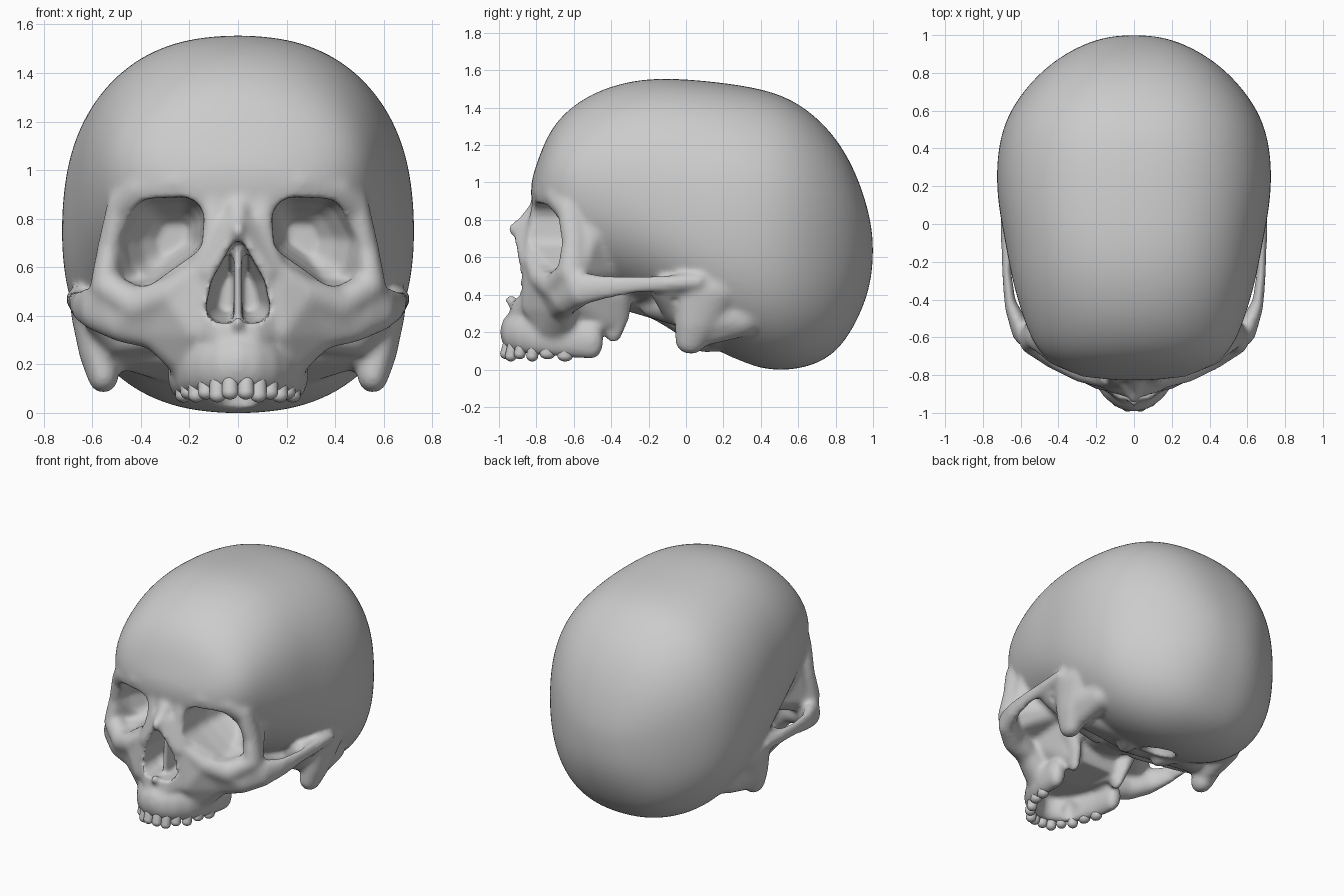
import bpy, bmesh, math
from mathutils import Vector

cube = bpy.data.objects.get("Cube")
if cube:
    bpy.data.objects.remove(cube, do_unlink=True)

# one bone material
bone_grey = bpy.data.materials.new("bone grey")
bone_grey.use_nodes = True
GREY = (0.6, 0.6, 0.6, 1)
bone_grey.diffuse_color = GREY
bone_grey.node_tree.nodes["Principled BSDF"].inputs["Base Color"].default_value = GREY

# unit ball reused by every hull
tmp = bmesh.new()
bmesh.ops.create_icosphere(tmp, subdivisions=3, radius=1)
BALL = [v.co.copy() for v in tmp.verts]
tmp.free()


def make_object(name, bm):
    bmesh.ops.recalc_face_normals(bm, faces=bm.faces[:])
    mesh = bpy.data.meshes.new(name)
    bm.to_mesh(mesh)
    bm.free()
    ob = bpy.data.objects.new(name, mesh)
    bpy.context.scene.collection.objects.link(ob)
    mesh.materials.append(bone_grey)
    return ob


def bake(ob):
    bpy.context.view_layer.update()
    dg = bpy.context.evaluated_depsgraph_get()
    mesh = bpy.data.meshes.new_from_object(ob.evaluated_get(dg))
    ob.modifiers.clear()
    ob.data = mesh


def remesh(ob, voxel, rounds):
    m = ob.modifiers.new("fuse", "REMESH")
    m.mode, m.voxel_size = "VOXEL", voxel
    s = ob.modifiers.new("soften", "SMOOTH")
    s.factor, s.iterations = 0.5, rounds
    bake(ob)


def flip(balls):
    return [(-b[0], *b[1:]) for b in balls]


def hull_points(bm, points):
    verts = [bm.verts.new(p) for p in points]
    bmesh.ops.convex_hull(bm, input=verts)
    bmesh.ops.delete(bm, geom=[v for v in verts if v.is_valid and not v.link_faces])


def hull(bm, balls):
    # convex skin around ellipsoids (x, y, z, rx, ry, rz)
    hull_points(bm, [Vector((x + p.x * a, y + p.y * b, z + p.z * c))
                     for x, y, z, a, b, c in balls for p in BALL])


def both(bm, balls):
    hull(bm, balls)
    hull(bm, flip(balls))


def limb(bm, balls):
    for pair in zip(balls, balls[1:]):
        both(bm, pair)


def funnel(bm, discs, apex, steps):
    # rounded outline from discs (x, z, radius), narrowing towards the apex
    outline = [(x + r * math.cos(a * math.tau / 24), z + r * math.sin(a * math.tau / 24))
               for x, z, r in discs for a in range(24)]
    hull_points(bm, [(apex[0] + (x - apex[0]) * s, y, apex[1] + (z - apex[1]) * s)
                     for y, s in steps for x, z in outline])


def signed_power(v, e):
    return math.copysign(abs(v) ** e, v)


# braincase: sections from forehead to back (y, half width, top, bottom, widest height)
SECTIONS = [
    (-.83, .12, 1.0, .9, .95), (-.8, .31, 1.1, .8, .95), (-.74, .44, 1.26, .68, .97),
    (-.65, .53, 1.38, .52, .98), (-.5, .59, 1.485, .42, .97), (-.3, .65, 1.55, .37, .92),
    (-.1, .685, 1.565, .28, .83), (.15, .735, 1.545, .09, .76), (.4, .73, 1.51, -.01, .72),
    (.6, .67, 1.44, -.01, .7), (.79, .52, 1.27, .06, .68), (.91, .36, 1.06, .24, .66),
    (.98, .2, .84, .42, .64), (1, .07, .7, .57, .64)]
SIDES = 28
bm = bmesh.new()
rings = []
for y, w, top, low, mid in SECTIONS:
    ring = []
    # rounder sections towards the forehead, squarer at the back
    e = .84 + .12 * max(0, min(1, -2 * y - .2))
    for i in range(SIDES):
        a = math.tau * i / SIDES
        c, s = signed_power(math.cos(a), e), signed_power(math.sin(a), e)
        ring.append(bm.verts.new((w * c, y, mid + s * (top - mid if s > 0 else mid - low))))
    rings.append(ring)
for r, q in zip(rings, rings[1:]):
    for i in range(SIDES):
        j = (i + 1) % SIDES
        bm.faces.new((r[i], r[j], q[j], q[i]))
bm.faces.new(rings[0])
bm.faces.new(rings[-1])
braincase = make_object("braincase", bm)
braincase.modifiers.new("round", "SUBSURF").levels = 2
bake(braincase)

bone = bmesh.new()
bone.from_mesh(braincase.data)
bpy.data.objects.remove(braincase, do_unlink=True)

# brow ridge, side rim, cheek rim and inner rim of the eye socket
limb(bone, [(0, -.77, .93, .06, .05, .06), (.25, -.755, .95, .06, .06, .055),
            (.41, -.69, .92, .06, .06, .06), (.49, -.62, .85, .05, .07, .07),
            (.53, -.6, .68, .05, .065, .06), (.55, -.61, .52, .06, .08, .07),
            (.42, -.69, .44, .07, .08, .08), (.28, -.77, .49, .06, .07, .07),
            (.15, -.81, .59, .05, .06, .05), (.1, -.81, .75, .045, .04, .05),
            (.1, -.77, .9, .06, .05, .05)])
# outer wall and floor of the eye socket
both(bone, [(.48, -.6, .86, .04, .06, .06), (.54, -.58, .52, .05, .06, .05),
            (.4, -.42, .55, .06, .05, .08), (.48, -.44, .86, .05, .05, .06)])
both(bone, [(.5, -.6, .47, .06, .06, .06), (.3, -.7, .45, .06, .06, .06),
            (.36, -.42, .52, .08, .06, .07)])
# cheekbone and its buttress down to the jaw
both(bone, [(.6, -.56, .42, .05, .07, .08), (.48, -.64, .37, .07, .07, .08),
            (.55, -.6, .5, .06, .07, .06)])
both(bone, [(.48, -.64, .37, .07, .07, .08), (.34, -.67, .34, .07, .08, .08),
            (.42, -.69, .44, .06, .075, .07), (.28, -.77, .48, .05, .06, .06)])
both(bone, [(.34, -.67, .34, .07, .08, .08), (.24, -.69, .24, .05, .1, .09),
            (.18, -.83, .34, .05, .05, .06), (.28, -.77, .48, .05, .06, .06),
            (.16, -.82, .54, .04, .05, .05)])
# cheek arch
limb(bone, [(.6, -.56, .43, .05, .06, .09), (.655, -.43, .44, .03, .06, .065),
            (.675, -.25, .455, .025, .06, .045), (.67, -.1, .46, .035, .06, .045),
            (.65, .06, .47, .06, .06, .05)])
# upper jaw mass
jaw = [(.06, -.87, .3, .06, .07, .06), (.2, -.72, .3, .06, .07, .06),
       (.19, -.42, .27, .06, .06, .06), (.31, -.69, .46, .06, .06, .06),
       (.08, -.84, .62, .05, .05, .05), (.06, -.77, .85, .05, .04, .05),
       (.28, -.4, .6, .08, .06, .1)]
hull(bone, jaw + flip(jaw))


# tooth-bearing arch
def jaw_arc(deg, depth):
    a = math.radians(deg)
    return .235 * math.sin(a), -.5 - depth * math.cos(a)


limb(bone, [(*jaw_arc(d, .435), .2 - d * .0005, .055, .06, .1) for d in range(0, 91, 15)])
# nasal bones
limb(bone, [(0, -.78, .88, .06, .045, .04), (0, -.86, .79, .035, .04, .04),
            (0, -.925, .75, .028, .035, .025)])
both(bone, [(0, -.9, .75, .03, .03, .025), (.125, -.85, .58, .035, .045, .04),
            (.08, -.8, .78, .03, .04, .04)])
# pterygoid plates
limb(bone, [(.24, -.36, .42, .06, .08, .08), (.2, -.36, .28, .035, .06, .06),
            (.18, -.39, .19, .03, .05, .05)])
# skull base, petrous ridges and ear region
limb(bone, [(0, -.4, .46, .22, .1, .12), (0, -.12, .35, .16, .12, .09),
            (0, .06, .22, .12, .1, .07)])
limb(bone, [(.6, -.08, .43, .07, .12, .07), (.48, -.03, .32, .1, .1, .09),
            (.16, -.16, .33, .06, .08, .06)])
both(bone, [(0, .02, .24, .1, .1, .07), (.5, .06, .27, .08, .1, .08),
            (.2, .22, .18, .1, .1, .08)])
# mastoid process and occipital condyle
limb(bone, [(.6, .12, .42, .09, .17, .1), (.58, .06, .25, .075, .12, .08),
            (.555, .025, .155, .065, .085, .075)])
both(bone, [(.58, .08, .28, .07, .12, .1), (.55, .03, .17, .055, .07, .06),
            (.53, .28, .27, .09, .12, .1)])
both(bone, [(.14, .1, .14, .045, .08, .05), (.2, .2, .18, .08, .12, .08)])
skull = make_object("skull", bone)
remesh(skull, .016, 5)

# hollows: eye sockets, nose, palate, foramen, ear canal
cut = bmesh.new()
SOCKET = [(.23, .8, .09), (.355, .8, .085), (.415, .7, .08), (.395, .605, .085), (.225, .72, .08)]
DEPTHS = [(-1.05, 1), (-.67, .99), (-.57, .86), (-.48, .62), (-.42, .35)]
funnel(cut, SOCKET, (.24, .72), DEPTHS)
funnel(cut, flip(SOCKET), (-.24, .72), DEPTHS)
NOSE = [(.005, .695, .025), (.07, .53, .05), (.073, .43, .068)]
funnel(cut, NOSE + flip(NOSE), (0, .5), [(-1.1, 1), (-.75, .9), (-.58, .6)])
palate = [(.09, -.77, .1, .06, .07, .12), (.11, -.34, .1, .06, .1, .13)]
hull(cut, palate + flip(palate))
hull(cut, [(0, .24, .05, .1, .13, .14)])
both(cut, [(.7, -.06, .36, .08, .035, .035)])
hollows = make_object("hollow_cutter", cut)
hollows.hide_render = True
carve = skull.modifiers.new("carve", "BOOLEAN")
carve.operation, carve.solver, carve.object = "DIFFERENCE", "EXACT", hollows
bake(skull)
bpy.data.objects.remove(hollows, do_unlink=True)

# nasal septum and spine join the carved bone
bm = bmesh.new()
bm.from_mesh(skull.data)
hull(bm, [(0, -.8, .38, .018, .04, .04), (0, -.8, .66, .016, .03, .06),
          (0, -.56, .4, .018, .04, .05), (0, -.56, .62, .018, .04, .05)])
hull(bm, [(0, -.935, .37, .022, .03, .025), (0, -.88, .32, .05, .05, .03)])
bm.to_mesh(skull.data)
bm.free()
remesh(skull, .013, 4)

# teeth: short, slightly uneven, only in the front of the arch
bm = bmesh.new()
for i in range(6):
    x, y = jaw_arc(8 + 13 * i, .452)
    r = .032 if i < 4 else .042
    drop = .012 * (i % 2)
    both(bm, [(x, y, .14, .032, r * .9, .04), (x, y - .014, .085 - drop, .034, r, .03)])
teeth = make_object("teeth", bm)

for ob in (skull, teeth):
    ob.data.materials.clear()
    ob.data.materials.append(bone_grey)
    bpy.ops.object.select_all(action="DESELECT")
    ob.select_set(True)
    bpy.context.view_layer.objects.active = ob
    bpy.ops.object.shade_smooth_by_angle(angle=math.radians(60))
